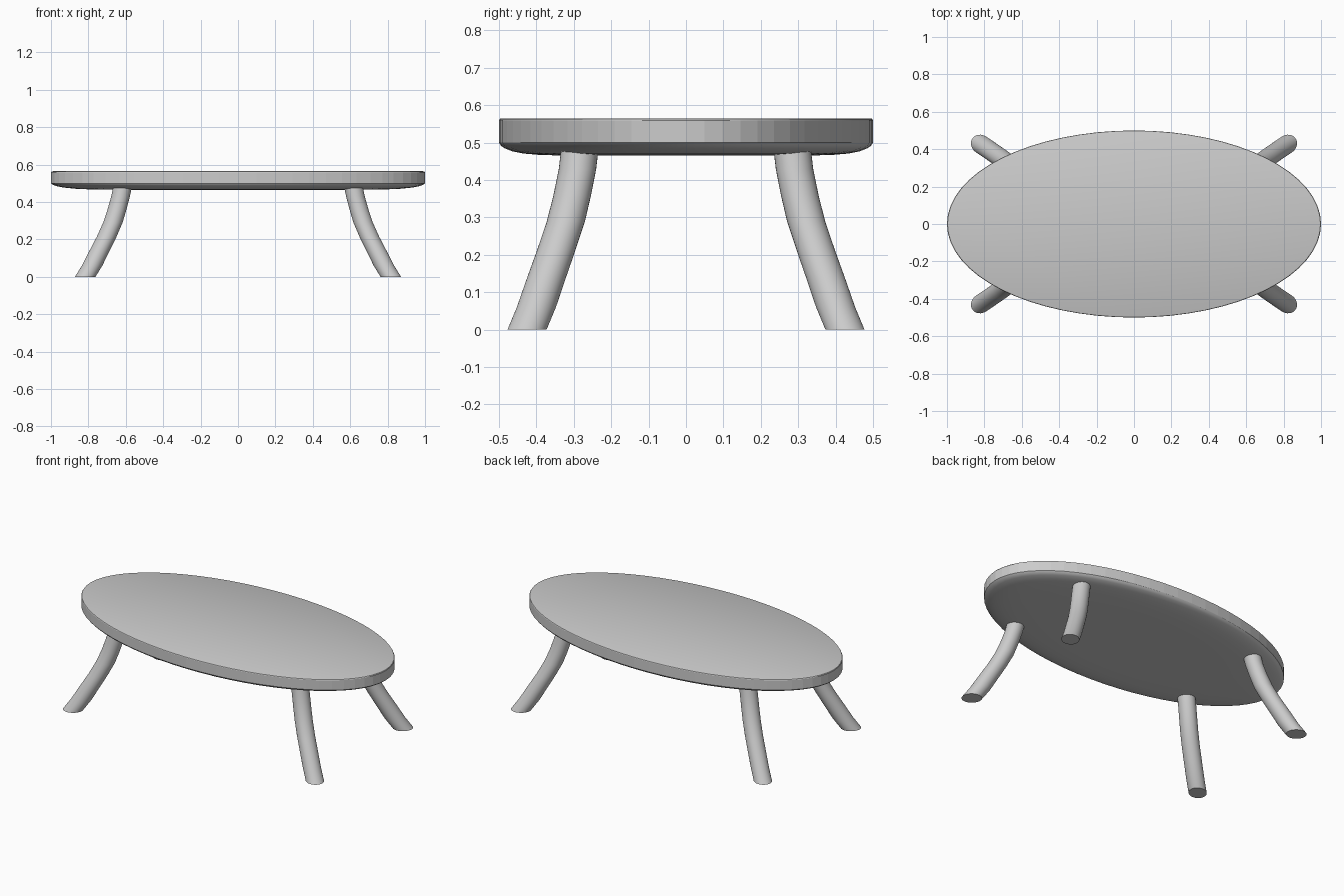
import bpy, bmesh
from math import cos, sin, pi, atan2

if "Cube" in bpy.data.objects:
    bpy.data.objects.remove(bpy.data.objects["Cube"])


def loft(name, rings):
    """Skin a list of closed vertex rings and cap both ends."""
    bm = bmesh.new()
    loops = [[bm.verts.new(p) for p in ring] for ring in rings]
    n = len(loops[0])
    for a, b in zip(loops, loops[1:]):
        for i in range(n):
            j = (i + 1) % n
            bm.faces.new((a[i], a[j], b[j], b[i]))
    bm.faces.new(loops[0][::-1])
    bm.faces.new(loops[-1])
    bmesh.ops.recalc_face_normals(bm, faces=bm.faces[:])
    mesh = bpy.data.meshes.new(name)
    bm.to_mesh(mesh)
    bm.free()
    obj = bpy.data.objects.new(name, mesh)
    bpy.context.collection.objects.link(obj)
    bpy.ops.object.select_all(action='DESELECT')
    obj.select_set(True)
    bpy.context.view_layer.objects.active = obj
    bpy.ops.object.shade_smooth_by_angle(angle=0.6)
    return obj


def ellipse(cx, cy, z, rx, ry, turn=0, n=32):
    ring = []
    for i in range(n):
        t = 2 * pi * i / n
        u, v = rx * cos(t), ry * sin(t)
        ring.append((cx + u * cos(turn) - v * sin(turn),
                     cy + u * sin(turn) + v * cos(turn), z))
    return ring


# Oval top with a softly rounded underside: (scale, height)
profile = [(0.60, 0.465), (0.78, 0.467), (0.87, 0.471), (0.93, 0.477),
           (0.97, 0.485), (0.99, 0.492), (1.0, 0.50), (1.0, 0.559),
           (0.997, 0.563), (0.988, 0.565)]
top = loft("table_top", [ellipse(0, 0, z, s, s / 2, n=64) for s, z in profile])
for f in top.data.polygons:
    if abs(f.normal.z) < 0.1:
        f.use_smooth = False

# Splayed curved legs: (x, y, height, radial half-width)
path = [(0.817, 0.425, 0, 0.057), (0.78, 0.40, 0.06, 0.057),
        (0.745, 0.376, 0.13, 0.056), (0.702, 0.346, 0.215, 0.054),
        (0.669, 0.321, 0.29, 0.053), (0.647, 0.304, 0.36, 0.051),
        (0.628, 0.290, 0.43, 0.05), (0.613, 0.282, 0.50, 0.05)]
for end, sy in (("front", -1), ("back", 1)):
    for side, sx in (("left", -1), ("right", 1)):
        turn = atan2(sy * 0.7, sx)
        loft(f"{end}_{side}_leg",
             [ellipse(sx * x, sy * y, z, r, 0.05, turn) for x, y, z, r in path])
